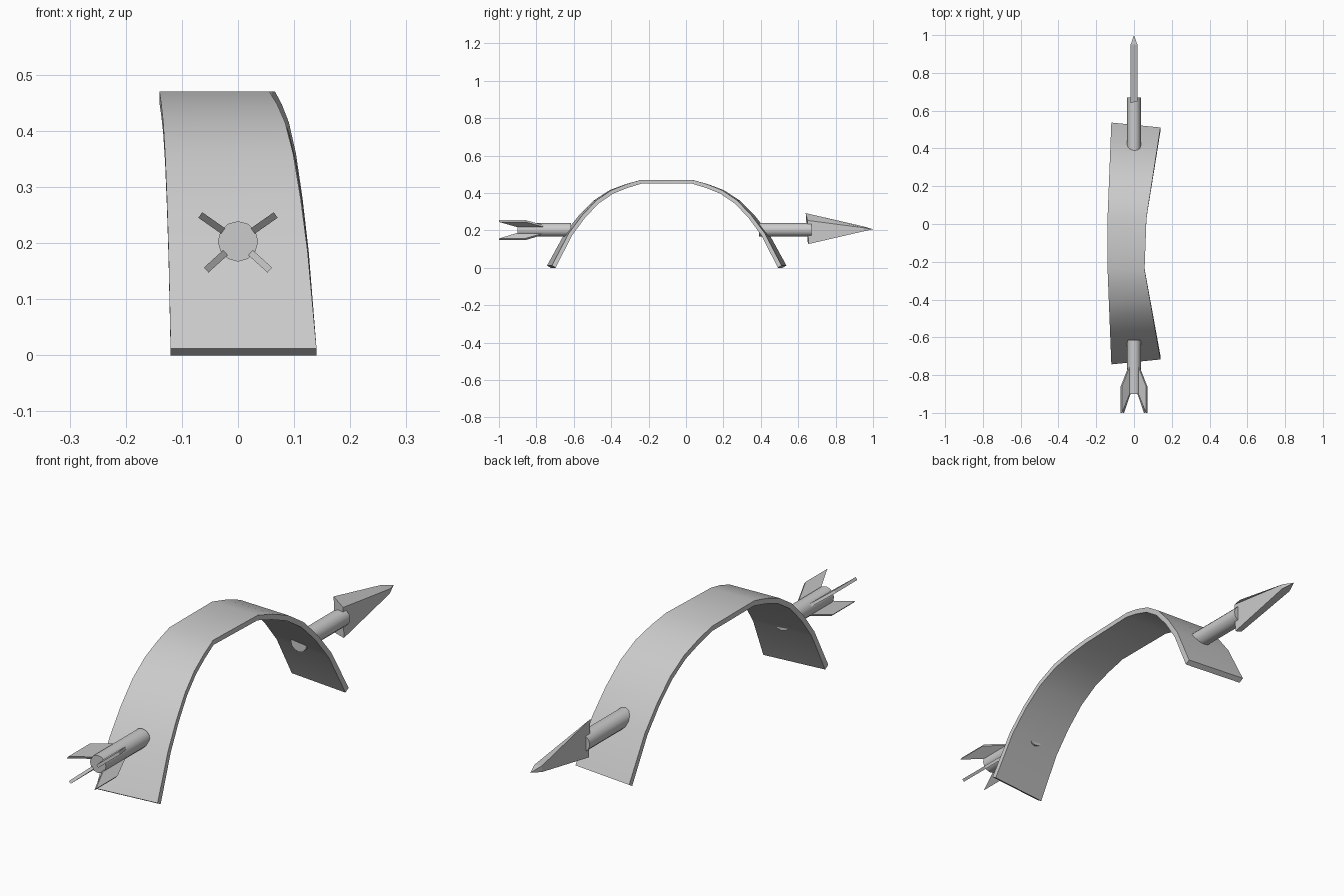
import bpy, math

if "Cube" in bpy.data.objects:
    bpy.data.objects.remove(bpy.data.objects["Cube"])

AXIS_Z = 0.203      # arrow axis height
MID_Y = -0.103      # centre of the arched band


def make(name, verts, faces, smooth=False):
    me = bpy.data.meshes.new(name)
    me.from_pydata(verts, [], faces)
    me.validate()
    ob = bpy.data.objects.new(name, me)
    bpy.context.collection.objects.link(ob)
    bpy.ops.object.select_all(action='DESELECT')
    bpy.context.view_layer.objects.active = ob
    ob.select_set(True)
    bpy.ops.object.mode_set(mode='EDIT')
    bpy.ops.mesh.select_all(action='SELECT')
    bpy.ops.mesh.normals_make_consistent(inside=False)
    bpy.ops.object.mode_set(mode='OBJECT')
    if smooth:
        bpy.ops.object.shade_smooth_by_angle(angle=math.radians(30))
    return ob


def prism(name, a, b):
    """Solid between two matching outlines."""
    n = len(a)
    sides = [(i, (i + 1) % n, n + (i + 1) % n, n + i) for i in range(n)]
    return make(name, a + b, sides + [tuple(range(n)), tuple(range(n, 2 * n))])


# Headband: half profiles (distance from middle, height), mirrored in y
outer = [(0.64, 0.012), (0.545, 0.185), (0.47, 0.28), (0.39, 0.36),
         (0.305, 0.415), (0.22, 0.447), (0.137, 0.47)]
inner = [(0.62, 0.0), (0.528, 0.172), (0.455, 0.266), (0.378, 0.343),
         (0.296, 0.396), (0.214, 0.427), (0.134, 0.45)]
rows = [(-1, i) for i in range(7)] + [(1, i) for i in reversed(range(7))]
verts = []
for s, i in rows:
    t = (outer[i][0] - 0.137) / 0.503
    x_left = -0.14 + 0.02 * t
    top_right = 0.066 if s > 0 else 0.056
    x_right = top_right + (0.14 - top_right) * t
    for x, k in ((x_left, 0.0), (x_right, 0.026 * t)):
        for d, z in (outer[i], inner[i]):
            verts.append((x, MID_Y + s * (d - k), z))
faces = [(0, 1, 3, 2)]
last = 4 * (len(rows) - 1)
faces.append((last, last + 2, last + 3, last + 1))
ring = (0, 2, 3, 1)
for r in range(len(rows) - 1):
    for j in range(4):
        a, b = 4 * r + ring[j], 4 * r + ring[(j + 1) % 4]
        faces.append((a, b, b + 4, a + 4))
make("headband", verts, faces, smooth=True)


# Shaft halves on each side of the band
def shaft(name, y0, y1, r=0.036, n=12):
    bpy.ops.mesh.primitive_cylinder_add(
        vertices=n, radius=r, depth=y1 - y0, location=(0, (y0 + y1) / 2, AXIS_Z),
        rotation=(math.pi / 2, 0, 0))
    bpy.context.object.name = name
    bpy.ops.object.shade_smooth_by_angle(angle=math.radians(40))


shaft("tail_shaft", -0.90, -0.615)
shaft("point_shaft", 0.39, 0.67)

# Arrowhead: thick blade with a slanted upper edge, tapering to the tip
tip_y, t = 0.95, 0.018
left = [(-t, 0.64, 0.292), (-t, 0.65, 0.14), (-t, tip_y, 0.195), (-t, tip_y, 0.221)]
right = [(t, 0.65, 0.253), (t, 0.655, 0.127), (t, tip_y, 0.195), (t, tip_y, 0.214)]
tip = (0, 1.0, 0.206)
make("arrowhead", left + right + [tip],
     [(0, 1, 2, 3), (4, 5, 6, 7), (0, 1, 5, 4), (1, 2, 6, 5), (0, 3, 7, 4),
      (2, 3, 8), (6, 7, 8), (3, 7, 8), (2, 6, 8)])

# Four swept fins around the tail
fin = [(0.025, -0.74), (0.082, -0.86), (0.082, -1.0), (0.025, -0.885)]
for k, (deg, scale) in enumerate([(35, 1.0), (145, 1.0), (222, 0.93), (318, 0.93)]):
    ca, sa = math.cos(math.radians(deg)), math.sin(math.radians(deg))
    side = [[(r * scale * ca - w * sa, y, AXIS_Z + r * scale * sa + w * ca)
             for r, y in fin] for w in (-0.006, 0.006)]
    prism(f"fin_{k + 1}", *side)
